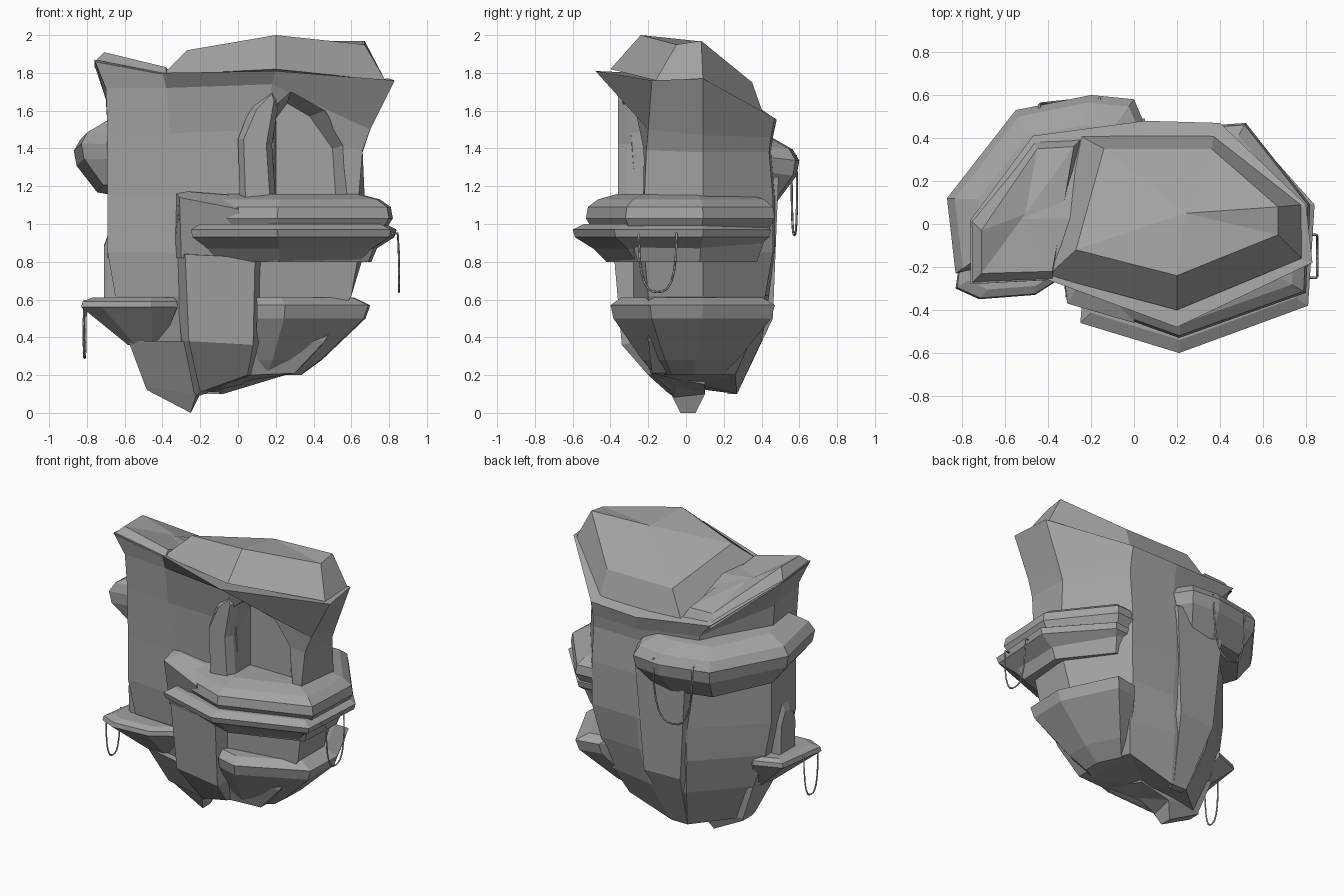
import bpy, bmesh, math
from mathutils import Vector

rock = bpy.data.materials.new("grey_rock")
rock.diffuse_color = (.36, .36, .36, 1)


def loft(name, rings):
    """Skin closed rings of equal length and cap both ends with fans."""
    bm = bmesh.new()
    loops = [[bm.verts.new(p) for p in r] for r in rings]
    n = len(loops[0])
    for a, b in zip(loops, loops[1:]):
        for i in range(n):
            j = (i + 1) % n
            bm.faces.new((a[i], a[j], b[j], b[i]))
    for l in (loops[0], loops[-1]):
        c = bm.verts.new(sum((v.co for v in l), Vector()) / n)
        for i in range(n):
            bm.faces.new((l[i], l[(i + 1) % n], c))
    bmesh.ops.recalc_face_normals(bm, faces=bm.faces)
    me = bpy.data.meshes.new(name)
    bm.to_mesh(me)
    bm.free()
    me.materials.append(rock)
    ob = bpy.data.objects.new(name, me)
    bpy.context.collection.objects.link(ob)
    return ob


def ring(z, pts):
    return [(x, y, z) for x, y in pts]


def ledge(name, outline, centre, steps, tilt=0):
    """Rock shelf: the outline is scaled about a centre at each height."""
    cx, cy = centre
    return loft(name, [[(cx + (x - cx) * s, cy + (y - cy) * s, z + tilt * (y - cy))
                        for x, y in outline] for s, z in steps])


def rope(name, a, b, low, out):
    """Thin rope hanging in a U from a to b down to height low."""
    a, b, out = Vector(a), Vector(b), Vector(out)
    cu = bpy.data.curves.new(name, 'CURVE')
    cu.dimensions = '3D'
    cu.bevel_depth = 0.006
    cu.bevel_resolution = 0
    cu.materials.append(rock)
    sp = cu.splines.new('POLY')
    path = [a - out * 1.5]
    for i in range(13):
        t = i / 12
        s = abs(2 * t - 1)
        p = a.lerp(b, t)
        p.z = low + (p.z - low) * s ** 2.6
        u = 0.5 - 0.5 * math.cos(math.pi * t)
        p.x, p.y = a.x + (b.x - a.x) * u, a.y + (b.y - a.y) * u
        path.append(p + out * (0.6 if 0 < i < 12 else 0.3))
    path.append(b - out * 1.5)
    sp.points.add(len(path) - 1)
    for q, p in zip(sp.points, path):
        q.co = (*p, 1)
    ob = bpy.data.objects.new(name, cu)
    bpy.context.collection.objects.link(ob)


# main rock column, rings run front-left, front, right, back, left
low = [(-.65, -.2), (-.3, -.22), (.1, -.28), (.6, -.2), (.6, .09),
       (.36, .42), (.05, .44), (-.3, .42), (-.65, .06)]
mid = [(-.69, -.22), (-.3, -.25), (.1, -.28), (.64, -.22), (.67, .09),
       (.4, .46), (.05, .47), (-.3, .43), (-.69, .05)]
tip = [(-.46, -.03, .13), (-.23, -.05, .09), (.07, -.18, .2), (.3, -.18, .21), (.3, .08, .21),
       (.25, .26, .2), (-.08, .27, .1), (-.2, .27, .1), (-.46, .04, .13)]
rim = [(-.76, -.28, 1.87), (-.4, -.26, 1.8), (.2, -.48, 1.81), (.83, -.18, 1.76), (.8, .09, 1.77),
       (.4, .47, 1.56), (.05, .48, 1.55), (-.47, .41, 1.6), (-.76, .02, 1.84)]
throat = [(-.7, -.24, 1.72), (-.38, -.26, 1.72), (.18, -.37, 1.74), (.7, -.2, 1.5), (.69, .09, 1.47),
          (.4, .45, 1.46), (.05, .46, 1.46), (-.38, .39, 1.5), (-.7, .03, 1.66)]
neck = [(-.69, -.23, 1.5), (-.36, -.25, 1.48), (.14, -.3, 1.5), (.66, -.21, 1.39), (.66, .09, 1.38),
        (.4, .44, 1.38), (.05, .45, 1.38), (-.36, .38, 1.42), (-.69, .03, 1.5)]
taper = [(-.56, -.12), (-.3, -.18), (.1, -.26), (.46, -.2), (.48, .09),
         (.32, .34), (0, .4), (-.27, .38), (-.56, .06)]
body = loft("rock_column", [tip, ring(.38, taper), ring(.62, low), ring(.85, mid),
                            ring(1.15, mid), neck, throat, rim])

# pointed root at the lower left
loft("left_root", [
    [(-.48, -.03, .12), (-.25, -.03, 0), (-.25, .05, 0), (-.48, .06, .12)],
    [(-.49, -.06, .14), (-.22, -.08, .1), (-.2, .1, .1), (-.48, .06, .14)],
    [(-.58, -.16, .38), (-.24, -.24, .38), (-.2, .1, .38), (-.57, .08, .38)]])

# arched alcove on the front right with splayed edges
arch_in = [(.2, 1.1), (.2, 1.56), (.26, 1.64), (.38, 1.57), (.5, 1.4), (.52, 1.1)]
arch_out = [(.19, 1.1), (.19, 1.62), (.28, 1.7), (.46, 1.6), (.58, 1.42), (.61, 1.1)]
cutter = loft("alcove_cutter", [[(x, y, z) for x, z in a]
                                for y, a in ((-.7, arch_out), (-.26, arch_out), (-.15, arch_in))])
cutter.hide_render = True
cutter.hide_viewport = True
mod = body.modifiers.new("alcove", 'BOOLEAN')
mod.object = cutter
mod.operation = 'DIFFERENCE'
mod.solver = 'EXACT'

# curved rib beside the alcove
rib = [(.01, 1.12), (.0, 1.45), (.07, 1.63), (.19, 1.73), (.22, 1.67), (.18, 1.42), (.2, 1.12)]
rib_face = [(.04, 1.12), (.03, 1.45), (.1, 1.61), (.18, 1.69), (.19, 1.65), (.15, 1.42), (.17, 1.12)]
loft("alcove_rib", [[(x, -.15, z) for x, z in rib], [(x, -.31, z) for x, z in rib],
                    [(x, -.36, z) for x, z in rib_face]])

# domed sloping summit and the raised left horn
top = [(-.27, -.12, 1.92), (.2, -.24, 2), (.67, -.05, 1.95), (.67, .08, 1.97), (.36, .35, 1.75), (-.14, .35, 1.75)]
peak = Vector((.24, .05, 1.97))
loft("summit", [
    [(-.4, -.24, 1.79), (.2, -.4, 1.82), (.78, -.16, 1.76), (.78, .09, 1.76), (.37, .41, 1.58), (-.25, .41, 1.58)],
    top, [peak.lerp(Vector(p), .03) for p in top]])
loft("left_horn", [
    [(-.76, -.28, 1.86), (-.38, -.26, 1.79), (-.24, .4, 1.58), (-.47, .4, 1.58), (-.76, .02, 1.83)],
    [(-.71, -.23, 1.91), (-.38, -.22, 1.83), (-.28, .36, 1.66), (-.45, .35, 1.66), (-.71, -.03, 1.91)]])

# wide double shelf around the front right, fading out at the back
ledge("middle_shelf_lip", [(-.25, -.46), (.21, -.6), (.81, -.38), (.84, .09), (.52, .45), (.38, .44), (-.2, .1)],
      (.25, 0), [(.7, .8), (.82, .87), (.98, .93), (1, .97), (.9, 1)])
ledge("middle_shelf_block", [(-.32, -.34), (.21, -.53), (.8, -.32), (.82, .09), (.52, .47), (.38, .46), (-.2, .1)],
      (.25, 0), [(.8, .8), (.91, .95), (1, 1.03), (.98, 1.09), (.88, 1.13), (.68, 1.16)])
loft("middle_shelf_end", [
    [(-.34, -.2, .82), (-.3, -.32, .82), (.05, -.36, .82), (.05, -.1, .82)],
    [(-.33, -.2, 1.17), (-.31, -.37, 1.14), (.0, -.46, 1.08), (.05, -.1, 1.15)],
    [(-.32, -.2, 1.18), (-.25, -.27, 1.17), (.0, -.3, 1.15), (.05, -.1, 1.15)]])

# small shelf low on the right
ledge("lower_right_shelf", [(.1, -.36), (.25, -.4), (.69, -.19), (.7, .09), (.52, .47), (.36, .44), (.1, .1)],
      (.09, 0), [(.4, .2), (.58, .28), (.96, .5), (1, .57), (.86, .61)])

# lower front buttress
loft("front_buttress", [
    [(-.23, -.06, .08), (-.2, -.1, .11), (.05, -.2, .2), (.09, -.15, .2), (.02, .1, .15), (-.2, .1, .1)],
    [(-.3, -.2, .38), (-.26, -.3, .38), (.08, -.34, .36), (.12, -.25, .38), (.1, .1, .38), (-.28, .1, .38)],
    [(-.34, -.2, .86), (-.28, -.34, .84), (.09, -.38, .82), (.13, -.25, .86), (.1, .1, .86), (-.3, .1, .86)]])

# shelf low on the left with a rounded rock above it
ledge("lower_left_shelf", [(-.32, -.24), (-.46, -.33), (-.72, -.35), (-.83, -.3), (-.78, .05), (-.6, .12), (-.34, 0)],
      (-.45, -.05), [(.35, .36), (.9, .53), (1, .56), (.98, .59), (.85, .61)])
slab = [(-.19, .58), (-.2, .82), (-.14, .93), (-.07, .94), (-.02, .84), (-.01, .58)]
loft("left_arch_rock", [[(x, -.1 + (y + .1) * s, .58 + (z - .58) * s) for y, z in slab]
                        for x, s in ((-.55, 1), (-.69, 1), (-.71, .85))])

# long shelf wrapping the back and left, sloping down to the back
ledge("back_shelf", [(-.7, -.2), (-.83, -.23), (-.87, .12), (-.55, .53), (-.2, .6), (0, .58), (.06, .44), (-.2, .2)],
      (-.35, .1), [(.76, 1.17), (.97, 1.31), (1, 1.39), (.93, 1.45), (.72, 1.51)], -.11)

# back ridge running down to the base
loft("back_ridge", [
    [(-.1, .22, .1), (-.2, .22, .1), (-.2, .27, .1), (-.1, .27, .1)],
    [(.03, .3, .5), (-.3, .3, .5), (-.27, .45, .5), (.0, .46, .5)],
    [(.07, .3, 1.25), (-.36, .3, 1.25), (-.33, .48, 1.25), (.05, .49, 1.25)]])

# hanging ropes
rope("right_rope", (.84, -.25, .95), (.84, -.05, .95), .64, (.02, 0, 0))
rope("left_rope", (-.81, -.28, .59), (-.8, -.14, .59), .29, (-.012, 0, 0))
rope("back_rope", (-.44, .55, 1.36), (-.16, .58, 1.36), .94, (0, .015, 0))
